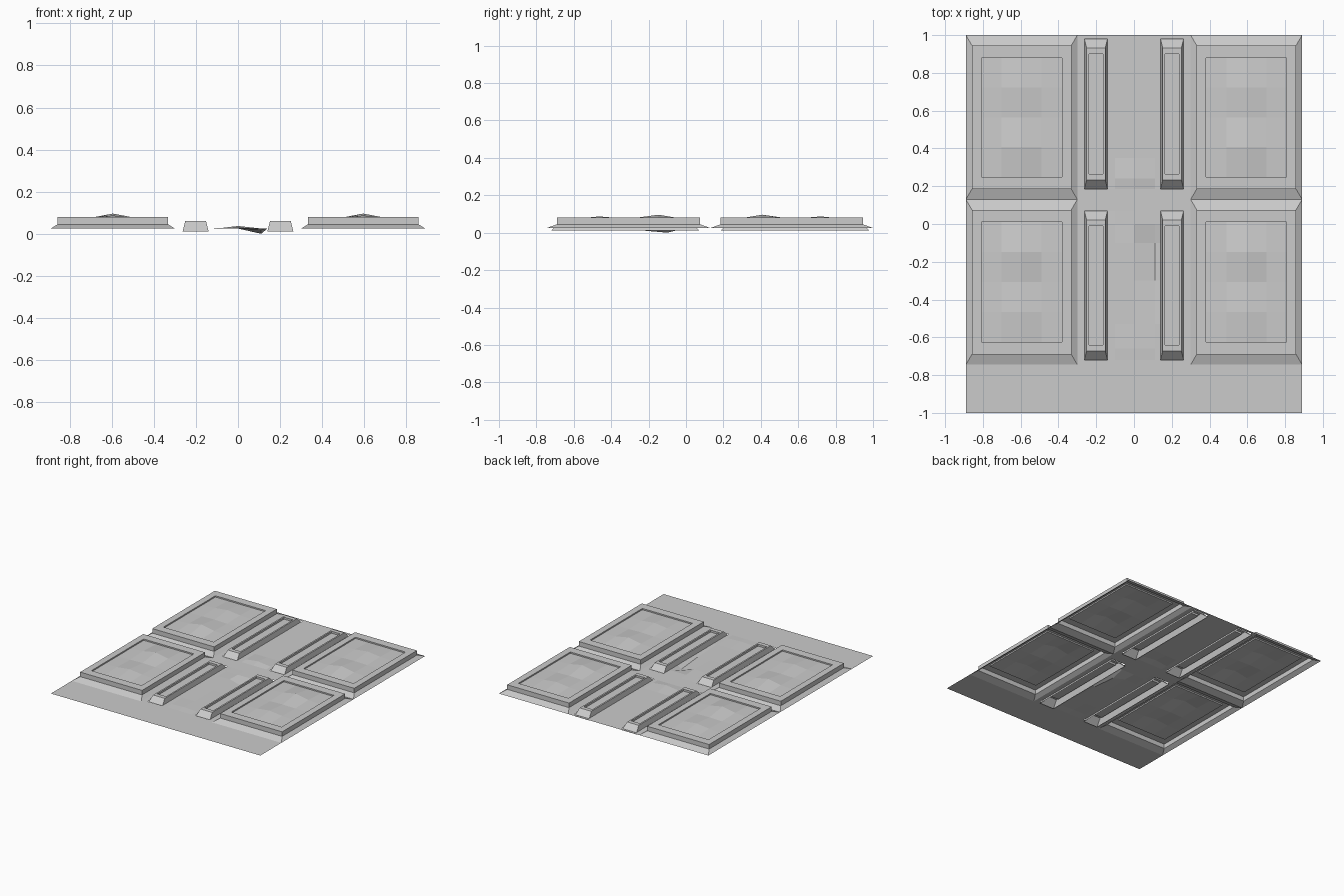
import bpy

if "Cube" in bpy.data.objects:
    bpy.data.objects.remove(bpy.data.objects["Cube"])

def make(name, verts, faces):
    me = bpy.data.meshes.new(name)
    me.from_pydata(verts, [], faces)
    me.update()
    ob = bpy.data.objects.new(name, me)
    bpy.context.collection.objects.link(ob)
    return ob

# shell made of stacked rectangular rings (x0, x1, y0, y1, z), open underneath
def ring_shell(name, rings, cap=False):
    v, f = [], []
    for x0, x1, y0, y1, z in rings:
        v += [(x0, y0, z), (x1, y0, z), (x1, y1, z), (x0, y1, z)]
    for r in range(len(rings) - 1):
        a, b = r * 4, r * 4 + 4
        for i in range(4):
            j = (i + 1) % 4
            f.append((a + i, a + j, b + j, b + i))
    if cap:
        n = len(v)
        f.append((n - 4, n - 3, n - 2, n - 1))
    return make(name, v, f)

# height sheet over grid lines, skipping cells where skip(x, y) is true
def sheet(name, xs, ys, height, skip=lambda x, y: False):
    nx = len(xs)
    v = [(x, y, height(i, j, x, y)) for j, y in enumerate(ys) for i, x in enumerate(xs)]
    f = []
    for j in range(len(ys) - 1):
        for i in range(nx - 1):
            if not skip((xs[i] + xs[i + 1]) / 2, (ys[j] + ys[j + 1]) / 2):
                a = j * nx + i
                f.append((a, a + 1, a + nx + 1, a + nx))
    return make(name, v, f)

G = 0.025
PLOTS = [(-0.745, 0.13), (0.13, 1.0)]
MEDIANS = [(-0.72, 0.07), (0.185, 0.98)]

# raised plots with sloped curb, rim and uneven soil
SOIL = [[0.07, 0.07, 0.07, 0.07, 0.07],
        [0.07, 0.076, 0.096, 0.076, 0.07],
        [0.07, 0.071, 0.074, 0.071, 0.07],
        [0.07, 0.075, 0.087, 0.075, 0.07],
        [0.07, 0.07, 0.07, 0.07, 0.07]]
for s, side in ((-1, "left"), (1, "right")):
    for k, (y0, y1) in enumerate(PLOTS):
        def ring(dx, d0, d1, z):
            a, b = sorted((s * (0.89 - dx), s * (0.30 + dx)))
            return (a, b, y0 + d0, y1 - d1, z)
        inner = ring(0.082, 0.12, 0.12, 0.07)
        ring_shell(f"plot_curb_{side}_{k}", [
            ring(0, 0, 0, G), ring(0.032, 0.055, 0.055, 0.045),
            ring(0.032, 0.055, 0.055, 0.08), ring(0.082, 0.12, 0.12, 0.08), inner])
        xs = [inner[0] + (inner[1] - inner[0]) * i / 4 for i in range(5)]
        ys = [inner[2] + (inner[3] - inner[2]) * j / 4 for j in range(5)]
        rows = [0, 3, 2, 1, 4] if k == 0 else [0, 1, 2, 3, 4]
        sheet(f"plot_soil_{side}_{k}", xs, ys, lambda i, j, x, y: SOIL[rows[j]][i])

    # narrow median strips
    for k, (y0, y1) in enumerate(MEDIANS):
        def strip(dx, d, z):
            a, b = sorted((s * (0.263 - dx), s * (0.14 + dx)))
            return (a, b, y0 + d, y1 - d, z)
        ring_shell(f"median_{side}_{k}", [
            strip(0, 0, 0.012), strip(0.012, 0.048, 0.06),
            strip(0.024, 0.08, 0.06), strip(0.024, 0.08, 0.045)], cap=True)

# ground sheet with openings under plots and medians, worn along the middle
BUMPS = {(0, 0.24): 0.037, (0.11, -0.1): 0.0, (0, -0.1): 0.03,
         (-0.1, 0.0): 0.027, (0, -0.66): 0.03, (0.11, -0.3): 0.018}

def opening(x, y):
    x = abs(x)
    if x > 0.30 and y > -0.745:
        return True
    return 0.14 < x < 0.263 and any(a < y < b for a, b in MEDIANS)

gx = [-0.89, -0.30, -0.263, -0.14, -0.1, 0, 0.11, 0.14, 0.263, 0.30, 0.89]
gy = [-1, -0.745, -0.72, -0.66, -0.53, -0.3, -0.1, 0.0, 0.07, 0.13, 0.185,
      0.24, 0.35, 0.55, 0.98, 1]
sheet("ground", gx, gy, lambda i, j, x, y: BUMPS.get((x, y), G), opening)
